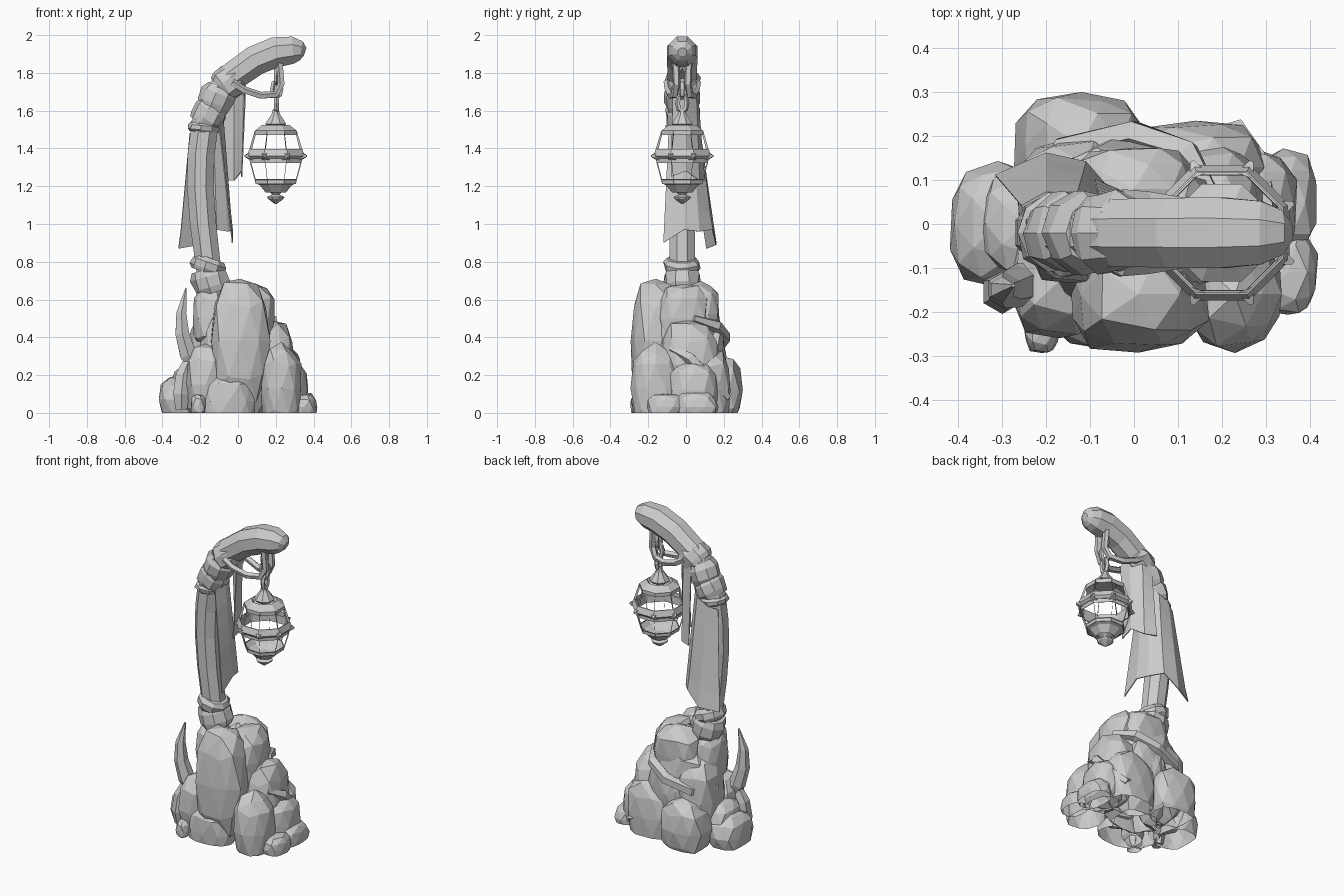
import bpy, bmesh, math, random
from mathutils import Vector

random.seed(7)
cube = bpy.data.objects.get("Cube")
if cube:
    bpy.data.objects.remove(cube)

grey = bpy.data.materials.new("stone_grey")
grey.use_nodes = True
grey.diffuse_color = (0.6, 0.6, 0.6, 1)
grey.node_tree.nodes["Principled BSDF"].inputs["Base Color"].default_value = (0.6, 0.6, 0.6, 1)
MID = -0.02  # depth of the post and lantern


def finish(name, bm, thickness=0):
    bmesh.ops.recalc_face_normals(bm, faces=bm.faces)
    mesh = bpy.data.meshes.new(name)
    bm.to_mesh(mesh)
    bm.free()
    mesh.materials.append(grey)
    ob = bpy.data.objects.new(name, mesh)
    bpy.context.collection.objects.link(ob)
    if thickness:
        mod = ob.modifiers.new("thickness", "SOLIDIFY")
        mod.thickness = thickness
        mod.offset = 0
    return ob


def tube_mesh(points, radii, sides=8, closed=False, caps=True, ref=(0, 1, 0), jitter=0):
    """Sweep a polygon along points."""
    bm = bmesh.new()
    pts = [Vector(p) for p in points]
    n = len(pts)
    rings = []
    for i, p in enumerate(pts):
        a = pts[(i - 1) % n] if closed else pts[max(i - 1, 0)]
        b = pts[(i + 1) % n] if closed else pts[min(i + 1, n - 1)]
        t = (b - a).normalized()
        u = Vector(ref).cross(t).normalized()
        v = t.cross(u)
        r = radii[i] if isinstance(radii, (list, tuple)) else radii
        ring = []
        for k in range(sides):
            ang = math.tau * (k + 0.5) / sides
            rr = r * (1 + random.uniform(-jitter, jitter))
            ring.append(bm.verts.new(p + (u * math.cos(ang) + v * math.sin(ang)) * rr))
        rings.append(ring)
    for i in range(n if closed else n - 1):
        r0, r1 = rings[i], rings[(i + 1) % n]
        for k in range(sides):
            j = (k + 1) % sides
            bm.faces.new((r0[k], r0[j], r1[j], r1[k]))
    if caps and not closed:
        bm.faces.new(rings[0])
        bm.faces.new(rings[-1])
    return bm


def tube(name, points, radii, **kw):
    return finish(name, tube_mesh(points, radii, **kw))


def lathe(name, profile, sides, x=0.2):
    return tube(name, [(x, MID, z) for r, z in profile], [r for r, z in profile], sides=sides)


def rock(name, centre, size, boxy=0.78, rough=0.07):
    """Boxy faceted boulder, open where it meets the ground."""
    bm = bmesh.new()
    bmesh.ops.create_icosphere(bm, subdivisions=2, radius=1)
    for v in bm.verts:
        k = 1 + random.uniform(-rough, rough)
        v.co = Vector([centre[i] + size[i] * k * math.copysign(abs(v.co[i]) ** boxy, v.co[i])
                       for i in range(3)])
    bmesh.ops.bisect_plane(bm, geom=bm.verts[:] + bm.edges[:] + bm.faces[:],
                           plane_co=(0, 0, 0), plane_no=(0, 0, 1), clear_inner=True)
    return finish(name, bm)


def band(name, centre, tangent, radius, width):
    """Wrapped strap around the post."""
    c, t = Vector(centre), Vector(tangent).normalized()
    steps = (-0.5, -0.25, 0.2, 0.5)
    return tube(name, [c + t * width * s for s in steps],
                [radius * k for k in (0.95, 1.1, 1.12, 0.92)], sides=9, jitter=0.07)


def sheet(name, top, bottom, ragged, rows=5):
    """Hanging cloth between two edge lines, torn at the hem."""
    bm = bmesh.new()
    grid = []
    for r in range(rows + 1):
        f = r / rows
        row = []
        for i, (a, b) in enumerate(zip(top, bottom)):
            p = Vector(a).lerp(Vector(b), f)
            if r == rows:
                p.z += ragged * (i % 2)
            row.append(bm.verts.new(p))
        grid.append(row)
    for r in range(rows):
        for i in range(len(top) - 1):
            bm.faces.new((grid[r][i], grid[r][i + 1], grid[r + 1][i + 1], grid[r + 1][i]))
    return finish(name, bm, 0.006)


# Rocky base
rocks = [
    ("front_slab", (0.01, -0.16, 0.38), (0.16, 0.14, 0.35)),
    ("core_rock", (-0.01, 0.0, 0.3), (0.21, 0.2, 0.36)),
    ("upper_back_rock", (0.0, 0.08, 0.52), (0.15, 0.1, 0.18)),
    ("upper_left_rock", (0.09, -0.02, 0.5), (0.11, 0.14, 0.19)),
    ("post_seat_rock", (-0.14, -0.02, 0.5), (0.1, 0.12, 0.17)),
    ("right_shoulder_rock", (-0.14, 0.05, 0.27), (0.13, 0.15, 0.27)),
    ("left_shoulder_rock", (0.18, 0.02, 0.25), (0.12, 0.16, 0.24)),
    ("left_front_rock", (0.23, -0.16, 0.13), (0.11, 0.13, 0.23)),
    ("left_side_rock", (0.27, 0.04, 0.12), (0.1, 0.14, 0.16)),
    ("left_toe_front", (0.35, -0.11, 0.03), (0.07, 0.1, 0.07)),
    ("left_toe_back", (0.34, 0.05, 0.03), (0.08, 0.12, 0.08)),
    ("right_side_rock", (-0.31, 0.0, 0.07), (0.11, 0.14, 0.13)),
    ("right_upper_rock", (-0.25, 0.0, 0.15), (0.1, 0.12, 0.11)),
    ("right_front_rock", (-0.17, -0.13, 0.15), (0.11, 0.13, 0.22)),
    ("front_foot_rock", (-0.05, -0.19, 0.06), (0.15, 0.1, 0.16)),
    ("back_right_rock", (-0.12, 0.18, 0.12), (0.15, 0.12, 0.18)),
    ("back_left_rock", (0.14, 0.13, 0.12), (0.16, 0.11, 0.22)),
    ("back_middle_rock", (0.02, 0.13, 0.32), (0.13, 0.08, 0.15)),
    ("pebble_front", (-0.21, -0.25, 0.04), (0.04, 0.045, 0.06)),
]
for name, centre, size in rocks:
    rock(name, centre, size)

# Root straps across the base and a curved horn at the side
tube("back_strap", [(-0.25, 0.04, 0.36), (-0.16, 0.17, 0.35), (0.0, 0.205, 0.4),
                    (0.12, 0.16, 0.46), (0.19, 0.04, 0.5)],
     [0.02, 0.035, 0.035, 0.035, 0.02], sides=5, ref=(0, 0, 1))
tube("side_strap", [(0.26, -0.08, 0.34), (0.295, 0.02, 0.29), (0.29, 0.12, 0.18), (0.23, 0.22, 0.08)],
     [0.02, 0.035, 0.035, 0.025], sides=5, ref=(1, 0, 0))
tube("horn", [(-0.2, -0.13, 0.24), (-0.265, -0.14, 0.31), (-0.295, -0.15, 0.42),
              (-0.3, -0.15, 0.53), (-0.275, -0.14, 0.66)],
     [0.045, 0.05, 0.042, 0.03, 0.004], sides=6)
tube("horn_root", [(-0.3, -0.15, 0.02), (-0.3, -0.155, 0.1), (-0.29, -0.15, 0.2), (-0.26, -0.14, 0.28)],
     [0.035, 0.05, 0.045, 0.03], sides=6)

# Curved post with its drooping rounded tip
path = [(-0.13, 0.6), (-0.16, 0.8), (-0.185, 1.0), (-0.2, 1.2), (-0.195, 1.37), (-0.175, 1.53),
        (-0.12, 1.66), (-0.03, 1.78), (0.09, 1.865), (0.2, 1.91), (0.29, 1.92), (0.335, 1.917), (0.355, 1.91)]
tube("post", [(x, MID, z) for x, z in path],
     [0.075, 0.072, 0.075, 0.076, 0.077, 0.078, 0.08, 0.083, 0.086, 0.087, 0.078, 0.055, 0.025], sides=8)

# Straps around the post
for i, (x, z, tx, tz, r, w) in enumerate([
        (-0.145, 0.7, -0.3, 1, 0.09, 0.13), (-0.155, 0.78, 0.35, 1, 0.086, 0.08),
        (-0.18, 1.51, 0.1, 1, 0.08, 0.05), (-0.155, 1.58, 0.6, 1, 0.082, 0.12),
        (-0.11, 1.665, 0.4, 1, 0.084, 0.13), (-0.05, 1.75, 1, 0.8, 0.084, 0.12)]):
    band(f"strap_{i}", (x, MID, z), (tx, 0, tz), r, w)

# Torn cloth curving round the inner back of the post, and a shorter strip under the arm
sheet("long_cloth",
      [(-0.1, -0.09, 1.52), (-0.08, -0.02, 1.57), (-0.09, 0.03, 1.57), (-0.13, 0.07, 1.54),
       (-0.2, 0.07, 1.5), (-0.255, 0.04, 1.48)],
      [(-0.03, -0.12, 0.9), (-0.03, -0.01, 0.93), (-0.05, 0.07, 0.96), (-0.11, 0.14, 0.93),
       (-0.2, 0.16, 0.89), (-0.315, 0.11, 0.83)], 0.04)
sheet("short_cloth",
      [(0.04, -0.07, 1.72), (0.03, 0.0, 1.78), (-0.02, 0.05, 1.76), (-0.08, 0.06, 1.71)],
      [(0.02, -0.08, 1.25), (0.02, 0.0, 1.25), (-0.02, 0.07, 1.23), (-0.09, 0.1, 1.2)], 0.03)

# Rope sling on both sides of the arm
for side, name in ((-1, "sling_front"), (1, "sling_back")):
    tube(name, [(x, MID + side * y, z) for x, y, z in
                [(-0.03, 0.08, 1.75), (0.03, 0.075, 1.71), (0.12, 0.06, 1.68), (0.2, 0.04, 1.685),
                 (0.23, 0.03, 1.74), (0.22, 0.035, 1.86)]], 0.02, sides=5)

# Chain links, alternating direction
for i, z in enumerate((1.79, 1.715, 1.64)):
    pts = []
    for k in range(8):
        a = math.tau * k / 8
        s, h = 0.024 * math.cos(a), 0.045 * math.sin(a)
        pts.append((0.205 + (s if i % 2 else 0), MID + (0 if i % 2 else s), z + h))
    tube(f"chain_link_{i}", pts, 0.014, sides=5, closed=True,
         ref=(0, 1, 0) if i % 2 else (1, 0, 0))

# Lantern cap, equator studs and finial
lathe("lantern_cap", [(0.07, 1.505), (0.045, 1.515), (0.06, 1.53), (0.05, 1.545),
                      (0.025, 1.58), (0.015, 1.61)], 8)
lathe("lantern_foot", [(0.06, 1.185), (0.03, 1.165), (0.022, 1.155),
                       (0.05, 1.143), (0.045, 1.133), (0.004, 1.105)], 8)
for k in range(8):
    a = math.tau * (k + 0.5) / 8
    d = Vector((math.cos(a), math.sin(a), 0))
    c = Vector((0.2, MID, 1.36))
    tube(f"cage_stud_{k}", [c + d * 0.14, c + d * 0.177], [0.03, 0.006], sides=4, ref=(0, 0, 1))

# Open lantern cage: windows cut from each tall panel
profile = [(0.07, 1.515), (0.118, 1.482), (0.147, 1.385), (0.155, 1.36), (0.147, 1.335),
           (0.115, 1.225), (0.05, 1.175)]
cage = tube_mesh([(0.2, MID, z) for r, z in profile], [r for r, z in profile], sides=8, caps=False)
panels = [f for f in cage.faces if max(v.co.z for v in f.verts) - min(v.co.z for v in f.verts) > 0.06]
bmesh.ops.inset_individual(cage, faces=panels, thickness=0.02)
bmesh.ops.delete(cage, geom=panels, context="FACES")
finish("lantern_cage", cage, 0.024)
